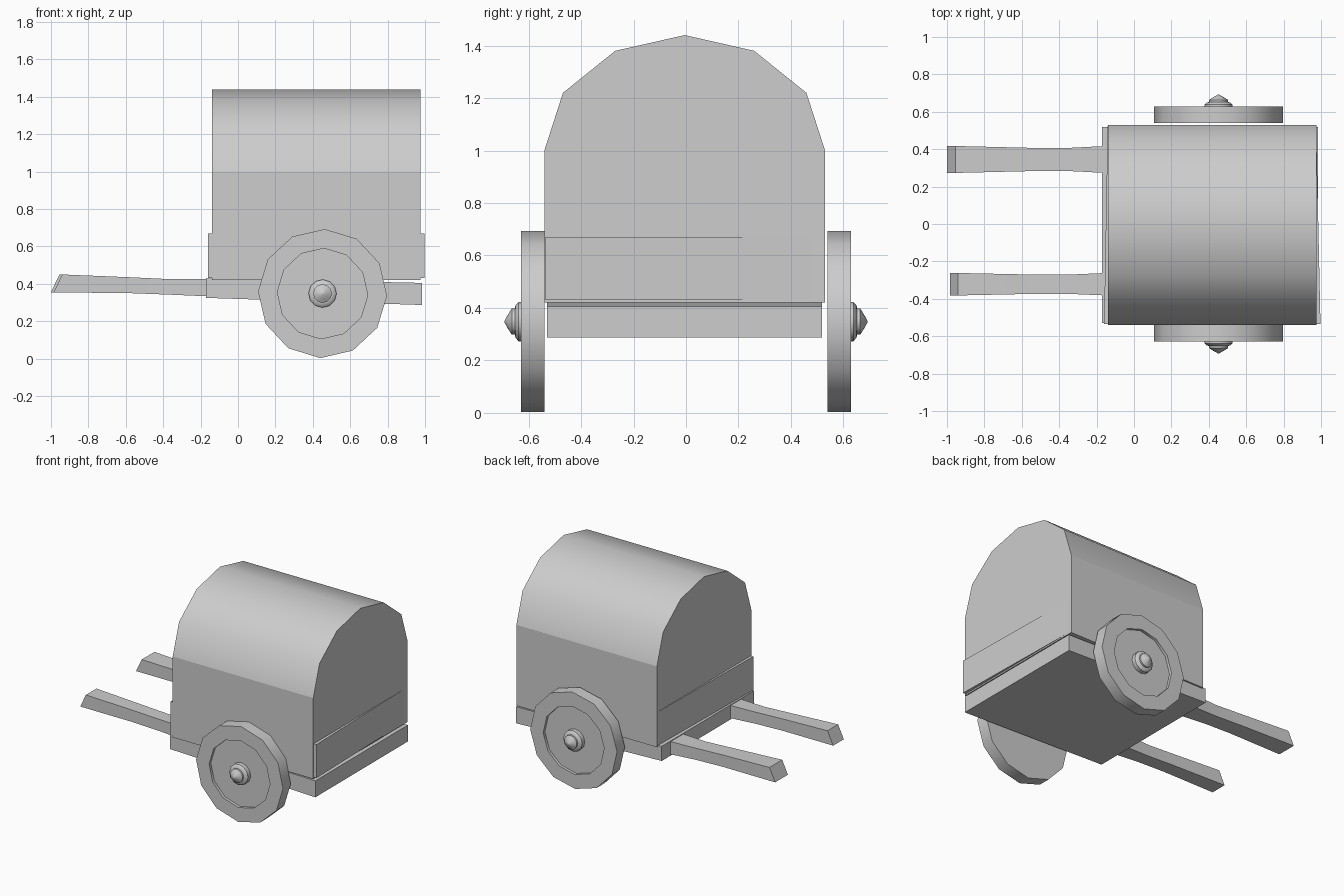
import bpy
import bmesh
from math import sin, cos, pi, radians

cube = bpy.data.objects.get("Cube")
if cube:
    bpy.data.objects.remove(cube, do_unlink=True)

GREY = (0.61, 0.61, 0.61, 1)
grey = bpy.data.materials.new("plain_grey")
grey.use_nodes = True
grey.diffuse_color = GREY
for node in grey.node_tree.nodes:
    if node.type == 'BSDF_PRINCIPLED':
        node.inputs["Base Color"].default_value = GREY


def finish(name, bm, angle=40):
    bmesh.ops.recalc_face_normals(bm, faces=bm.faces)
    mesh = bpy.data.meshes.new(name)
    bm.to_mesh(mesh)
    bm.free()
    mesh.materials.append(grey)
    obj = bpy.data.objects.new(name, mesh)
    bpy.context.collection.objects.link(obj)
    bpy.ops.object.select_all(action='DESELECT')
    obj.select_set(True)
    bpy.context.view_layer.objects.active = obj
    bpy.ops.object.shade_smooth_by_angle(angle=radians(angle), keep_sharp_edges=True)


def loft(rings):
    """Skin a row of equal rings and cap both ends."""
    bm = bmesh.new()
    rows = [[bm.verts.new(p) for p in ring] for ring in rings]
    n = len(rows[0])
    for a, b in zip(rows, rows[1:]):
        for i in range(n):
            j = (i + 1) % n
            bm.faces.new((a[i], a[j], b[j], b[i]))
    bm.faces.new(rows[0])
    bm.faces.new(rows[-1])
    return bm


def beam(name, sections):
    """Rectangular bar; section = x at bottom, x at top, y0, y1, z0, z1."""
    rings = [[(xb, y0, z0), (xb, y1, z0), (xt, y1, z1), (xt, y0, z1)]
             for xb, xt, y0, y1, z0, z1 in sections]
    finish(name, loft(rings), 20)


def end_board(name, inner, outer_front, outer_back):
    """Thin upright board whose outer face is slightly skewed."""
    rings = [[(inner, y, z), (outer, y, z), (outer, y, z + 0.24), (inner, y, z + 0.24)]
             for y, outer, z in ((-0.535, outer_front, 0.43), (0.525, outer_back, 0.43))]
    finish(name, loft(rings), 20)


def turned(name, profile, side, sides=12):
    """Solid turned about the axle; profile = radius, distance from centre."""
    rings = []
    for r, y in profile:
        angles = [2 * pi * i / sides + radians(2) for i in range(sides)]
        rings.append([(0.452 + r * sin(a), side * y, 0.348 + r * cos(a)) for a in angles])
    finish(name, loft(rings))


# Bed, sloping slightly down towards the plain end
beam("cart_bed", [(-0.17, -0.17, -0.53, 0.518, 0.325, 0.43),
                  (0.985, 0.985, -0.53, 0.518, 0.287, 0.405)])

# Arched cover with flat sides
half = [(0.535, 0.42), (0.535, 1.0), (0.464, 1.22), (0.265, 1.38)]
arch = half + [(0, 1.44)] + [(-y, z) for y, z in reversed(half)]
bm = loft([[(x, y - 0.005, z) for y, z in arch] for x in (-0.14, 0.975)])
for e in bm.edges:
    if all(abs(v.co.z - 1.0) < 0.01 for v in e.verts):
        e.smooth = False
finish("arched_cover", bm)

# End boards
end_board("shaft_end_board", -0.13, -0.16, -0.141)
end_board("plain_end_board", 0.96, 0.997, 0.974)

# Pulling shafts, waisted in the middle
for name, mid, w, tip in (("back_shaft", 0.345, 0.072, -1.0),
                          ("front_shaft", -0.322, 0.06, -0.985)):
    beam(name, [(tip, tip + 0.045, mid - w, mid + w, 0.355, 0.45),
                (-0.57, -0.57, mid - w * 0.87, mid + w * 0.87, 0.35, 0.435),
                (-0.36, -0.36, mid - w * 0.85, mid + w * 0.85, 0.342, 0.425),
                (-0.15, -0.15, mid - w, mid + w, 0.333, 0.425)])

# Wheels with recessed discs, and stepped pointed hubs
wheel = [(0.345, 0.54), (0.345, 0.628), (0.242, 0.628), (0.242, 0.608), (0.05, 0.608)]
hub = [(0.075, 0.6), (0.075, 0.638), (0.062, 0.65), (0.05, 0.652),
       (0.05, 0.664), (0.028, 0.678), (0.003, 0.692)]
for place, side in (("back", 1), ("front", -1)):
    turned(place + "_wheel", wheel, side)
    turned(place + "_hub", hub, side)
